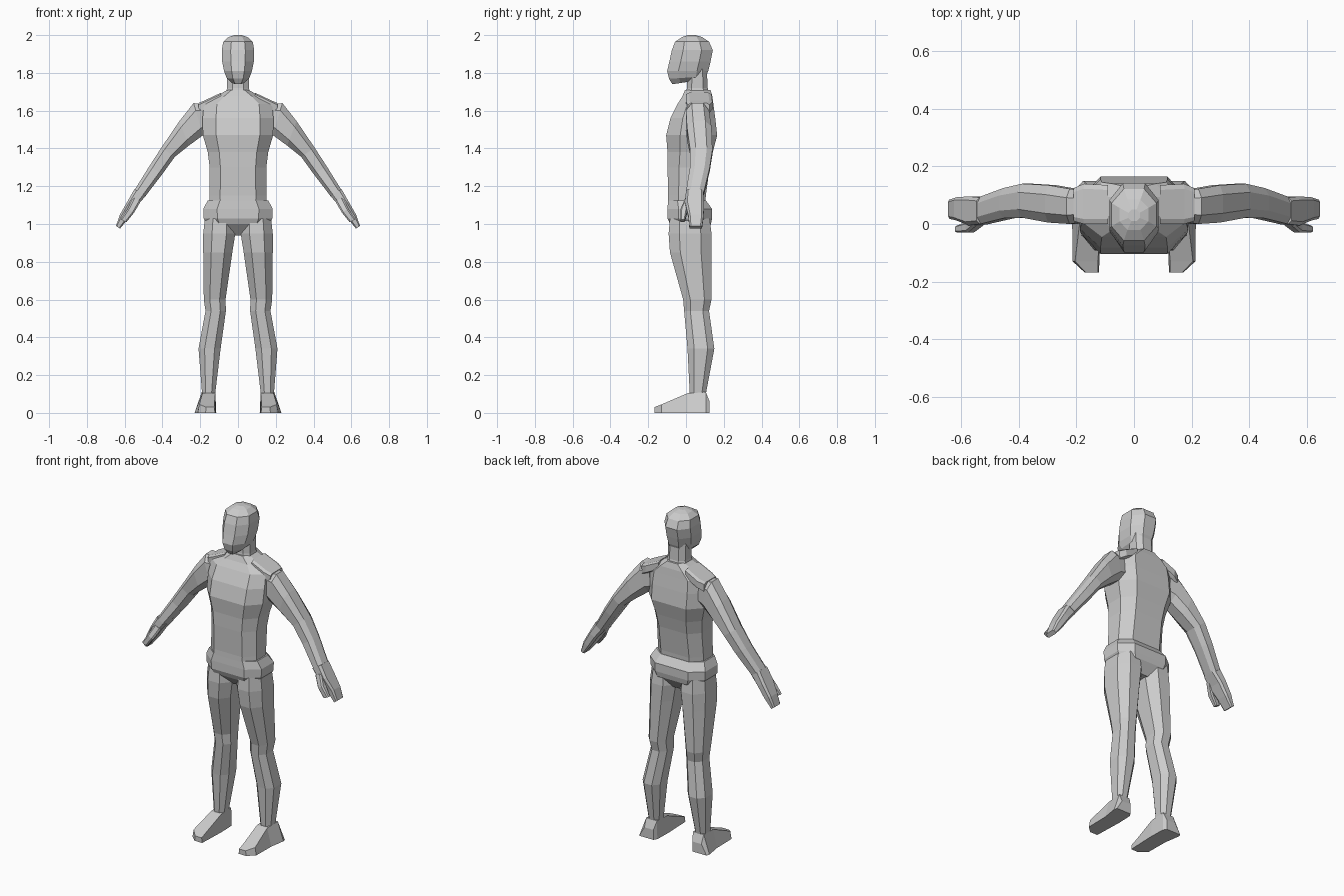
import bpy, bmesh

skin = bpy.data.materials.new("plain grey")
skin.diffuse_color = (0.6, 0.6, 0.6, 1)


def loft(name, rings, cut=(0.5, 0.5), mirror=False):
    """Skin chamfered rings. Ring: xa, za, xb, zb (its two side ends), y front, y back, tilt.
    cut: how much of the width and the depth stays flat between the chamfers."""
    cu, cv = cut
    shape = [(-cu, -1), (cu, -1), (1, -cv), (1, cv), (cu, 1), (-cu, 1), (-1, cv), (-1, -cv)]
    bm = bmesh.new()
    loops = []
    for xa, za, xb, zb, y0, y1, *tilt in rings:
        t = tilt[0] if tilt else 0
        loops.append([bm.verts.new(((xa + xb) / 2 + u * (xb - xa) / 2,
                                    (y0 + y1) / 2 + v * (y1 - y0) / 2,
                                    (za + zb) / 2 + u * (zb - za) / 2 + v * t))
                      for u, v in shape])
    for a, b in zip(loops, loops[1:]):
        for i in range(8):
            j = (i + 1) % 8
            bm.faces.new((a[i], a[j], b[j], b[i]))
    bm.faces.new(loops[0][::-1])
    bm.faces.new(loops[-1])
    bmesh.ops.recalc_face_normals(bm, faces=bm.faces)
    me = bpy.data.meshes.new(name)
    bm.to_mesh(me)
    bm.free()
    me.materials.append(skin)
    ob = bpy.data.objects.new(name, me)
    bpy.context.collection.objects.link(ob)
    if mirror:
        ob.modifiers.new("other side", "MIRROR")
    return ob


def level(z, w, y0, y1, tilt=0):
    """Ring centred on x = 0."""
    return (-w, z, w, z, y0, y1, tilt)


def flat(z, x0, x1, y0, y1, tilt=0):
    """Level ring off to one side."""
    return (x0, z, x1, z, y0, y1, tilt)


# Torso with chest ledge and sloping shoulders
loft("torso", [level(1.06, 0.15, -0.098, 0.10), level(1.15, 0.152, -0.094, 0.105),
               level(1.30, 0.150, -0.098, 0.125), level(1.38, 0.160, -0.098, 0.142),
               level(1.47, 0.186, -0.105, 0.165), level(1.56, 0.188, -0.082, 0.155),
               level(1.635, 0.18, -0.045, 0.145), level(1.675, 0.12, -0.02, 0.14),
               level(1.71, 0.055, -0.005, 0.13)], (0.62, 0.45))

# Hips and crotch
loft("hips", [level(0.94, 0.035, -0.03, 0.09), level(1.00, 0.165, -0.085, 0.132),
              level(1.03, 0.182, -0.098, 0.138), level(1.08, 0.184, -0.098, 0.138),
              level(1.125, 0.160, -0.095, 0.105)], (0.6, 0.5))

# Raised shoulder pads
loft("shoulder_pads", [(0.09, 1.64, 0.09, 1.695, 0.0, 0.135),
                       (0.17, 1.60, 0.175, 1.655, 0.0, 0.14),
                       (0.205, 1.58, 0.21, 1.64, 0.01, 0.125)], (0.7, 0.75), True)

# Neck and head
loft("neck", [level(1.67, 0.068, -0.005, 0.13), level(1.72, 0.058, 0.005, 0.115),
              level(1.82, 0.06, 0.01, 0.11)], (0.5, 0.55))
loft("head", [level(1.752, 0.032, -0.072, 0.085, 0.012), level(1.775, 0.06, -0.09, 0.105, 0.006),
              level(1.81, 0.074, -0.1, 0.118), level(1.86, 0.084, -0.088, 0.13),
              level(1.92, 0.086, -0.075, 0.142), level(1.965, 0.078, -0.058, 0.122),
              level(1.99, 0.05, -0.02, 0.085), level(2.0, 0.02, 0.01, 0.05)], (0.45, 0.45))

# Arms, wide at the shoulder and tapering to the wrist
loft("arms", [(0.15, 1.49, 0.17, 1.63, 0.01, 0.115), (0.185, 1.47, 0.235, 1.64, 0.0, 0.122),
              (0.26, 1.415, 0.31, 1.545, 0.005, 0.135), (0.335, 1.355, 0.405, 1.405, 0.022, 0.14),
              (0.40, 1.265, 0.47, 1.305, 0.02, 0.125), (0.492, 1.145, 0.548, 1.18, 0.0, 0.095)],
     (0.55, 0.5), True)

# Hands: flat palm, finger block and thumb
loft("hands", [(0.488, 1.15, 0.548, 1.185, 0.0, 0.092), (0.535, 1.095, 0.585, 1.12, -0.005, 0.096),
               (0.58, 1.03, 0.625, 1.05, 0.012, 0.093), (0.625, 0.975, 0.646, 0.99, 0.018, 0.085)],
     (0.6, 0.75), True)
loft("thumbs", [(0.515, 1.12, 0.555, 1.14, -0.005, 0.03), (0.55, 1.06, 0.585, 1.08, -0.03, 0.008),
                (0.59, 1.01, 0.622, 1.025, -0.03, -0.005)], (0.6, 0.6), True)

# Legs with knee and calf
loft("legs", [flat(1.03, 0.02, 0.175, -0.085, 0.125), flat(0.95, 0.014, 0.184, -0.092, 0.135),
              flat(0.85, 0.03, 0.184, -0.085, 0.135), flat(0.60, 0.066, 0.181, -0.015, 0.135),
              flat(0.54, 0.064, 0.172, -0.01, 0.122), flat(0.34, 0.092, 0.209, 0.008, 0.15),
              flat(0.10, 0.121, 0.19, 0.02, 0.105)], (0.45, 0.5), True)

# Feet: lofted from heel to toe as ankle wedge
foot = bmesh.new()
stations = [(0.125, 0.13, 0.225, 0.13, 0.19, 0.06), (0.105, 0.118, 0.23, 0.12, 0.192, 0.11),
            (0.01, 0.115, 0.215, 0.12, 0.188, 0.105), (-0.13, 0.12, 0.213, 0.125, 0.205, 0.045),
            (-0.168, 0.122, 0.172, 0.125, 0.168, 0.03)]
loops = [[foot.verts.new(p) for p in ((a, y, 0), (b, y, 0), (d, y, h), (c, y, h))]
         for y, a, b, c, d, h in stations]
for p, q in zip(loops, loops[1:]):
    for i in range(4):
        j = (i + 1) % 4
        foot.faces.new((p[i], p[j], q[j], q[i]))
foot.faces.new(loops[0])
foot.faces.new(loops[-1])
bmesh.ops.recalc_face_normals(foot, faces=foot.faces)
mesh = bpy.data.meshes.new("feet")
foot.to_mesh(mesh)
foot.free()
mesh.materials.append(skin)
feet = bpy.data.objects.new("feet", mesh)
bpy.context.collection.objects.link(feet)
feet.modifiers.new("other side", "MIRROR")
